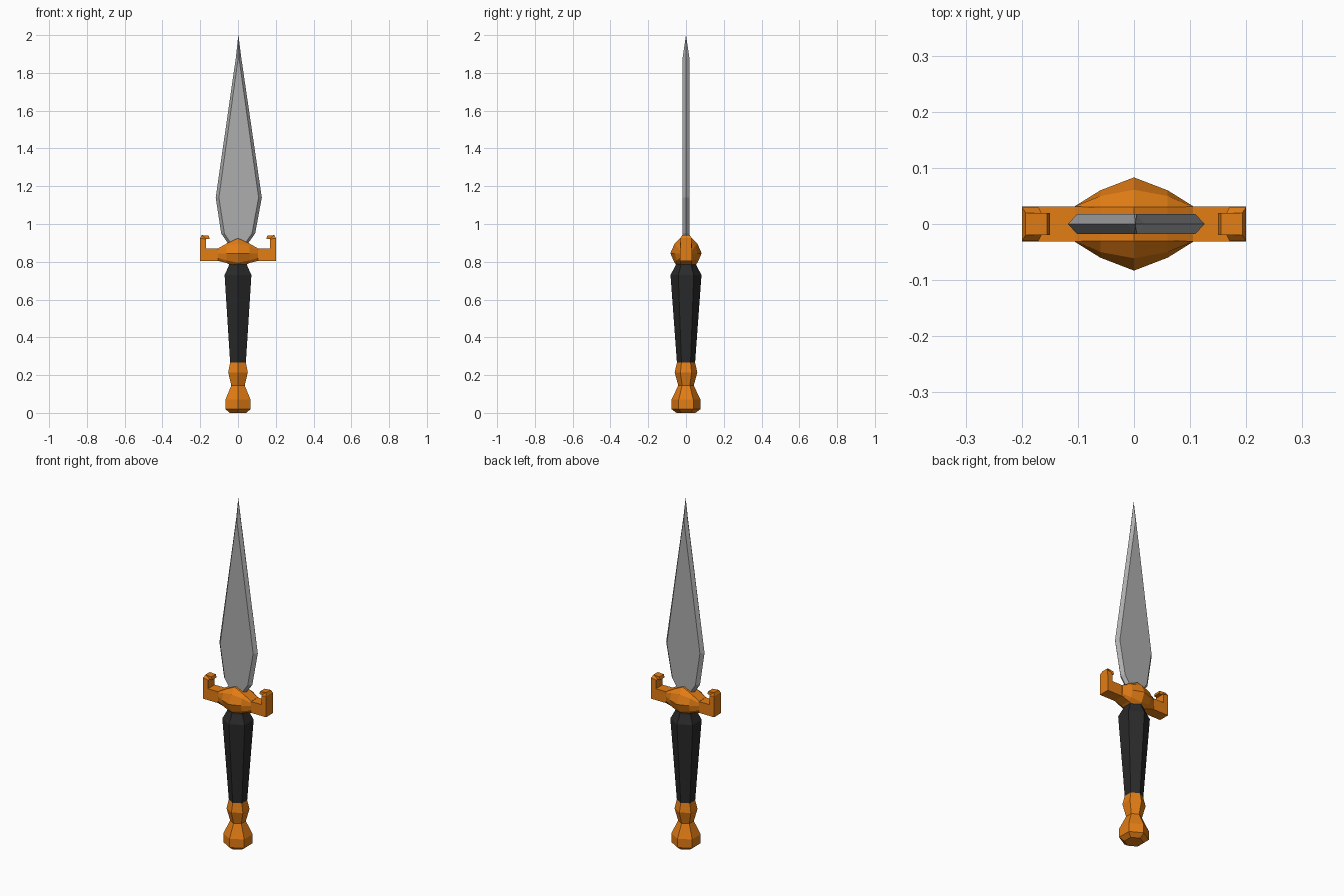
import bpy, bmesh, math

if "Cube" in bpy.data.objects:
    bpy.data.objects.remove(bpy.data.objects["Cube"])


def material(name, rgb):
    m = bpy.data.materials.new(name)
    m.diffuse_color = (*rgb, 1)
    m.use_nodes = True
    m.node_tree.nodes["Principled BSDF"].inputs["Base Color"].default_value = m.diffuse_color
    return m


STEEL = material("grey steel", (0.42, 0.42, 0.42))
BRONZE = material("orange bronze", (0.77, 0.205, 0.007))
LEATHER = material("black leather", (0.023, 0.023, 0.023))


def loft(name, rings, mat):
    """Join equal-length point rings into one closed flat-shaded body."""
    bm = bmesh.new()
    loops = [[bm.verts.new(p) for p in ring] for ring in rings]
    n = len(loops[0])
    for a, b in zip(loops, loops[1:]):
        for i in range(n):
            j = (i + 1) % n
            bm.faces.new((a[i], a[j], b[j], b[i]))
    bm.faces.new(loops[0][::-1])
    bm.faces.new(loops[-1])
    bmesh.ops.remove_doubles(bm, verts=bm.verts, dist=1e-5)
    bmesh.ops.recalc_face_normals(bm, faces=bm.faces)
    mesh = bpy.data.meshes.new(name)
    bm.to_mesh(mesh)
    bm.free()
    mesh.materials.append(mat)
    ob = bpy.data.objects.new(name, mesh)
    bpy.context.collection.objects.link(ob)
    return ob


def hex_turned(name, profile, mat):
    """Six-sided turned part with corners on the y axis; profile is (radius, z)."""
    angles = [math.radians(90 + 60 * i) for i in range(6)]
    return loft(name, [[(r * math.cos(a), r * math.sin(a), z) for a in angles]
                       for r, z in profile], mat)


# Pommel and grip
hex_turned("pommel", [(0.05, 0), (0.077, 0.02), (0.077, 0.07), (0.041, 0.145),
                      (0.06, 0.215), (0.047, 0.27)], BRONZE)
hex_turned("grip", [(0.048, 0.265), (0.082, 0.73), (0.058, 0.775), (0.05, 0.80)], LEATHER)

# Faceted guard centre: x, middle half depth, shoulder (y, z), crown (y, z) above mid height
MID = 0.845
half = [(0.105, 0.032, 0.032, 0.016, 0.031, 0.026),
        (0.06, 0.06, 0.05, 0.038, 0.03, 0.052),
        (0.0, 0.083, 0.061, 0.05, 0.03, 0.08)]
stations = [(-s[0], *s[1:]) for s in half] + half[-2::-1]
rings = []
for x, ym, ys, zs, yc, zc in stations:
    low = 0.04 / 0.026 if abs(x) > 0.1 else 1.0   # ends meet the bar's underside
    side = [(yc, -zc * low), (ys, -zs * low), (ym, 0), (ys, zs), (yc, zc)]
    ring = side + [(-y, z) for y, z in reversed(side)]
    rings.append([(x, y, MID + z) for y, z in ring])
loft("guard_centre", rings, BRONZE)

# Hooked guard arms: outer x, z, inner x, z, half depth
arm = [(0.09, 0.805, 0.09, 0.87, 0.031), (0.2, 0.805, 0.17, 0.87, 0.031),
       (0.2, 0.925, 0.17, 0.92, 0.03), (0.193, 0.941, 0.165, 0.92, 0.02),
       (0.155, 0.938, 0.15, 0.922, 0.02)]
for label, s in (("left", -1), ("right", 1)):
    loft(f"guard_arm_{label}",
         [[(s * xo, -d, zo), (s * xo, d, zo), (s * xi, d, zi), (s * xi, -d, zi)]
          for xo, zo, xi, zi, d in arm], BRONZE)

# Blade: z, edge half width, flat half width, half thickness, x offset
blade = [(0.86, 0.03, 0.02, 0.018, 0), (0.90, 0.055, 0.04, 0.018, 0),
         (0.95, 0.09, 0.073, 0.018, 0.001), (1.14, 0.122, 0.105, 0.018, 0.004),
         (1.88, 0.0145, 0.002, 0.018, 0.003), (2.0, 0.0004, 0.0002, 0.0002, 0.002)]
loft("blade", [[(o - e, 0, z), (o - f, -t, z), (o + f, -t, z),
                (o + e, 0, z), (o + f, t, z), (o - f, t, z)]
               for z, e, f, t, o in blade], STEEL)
